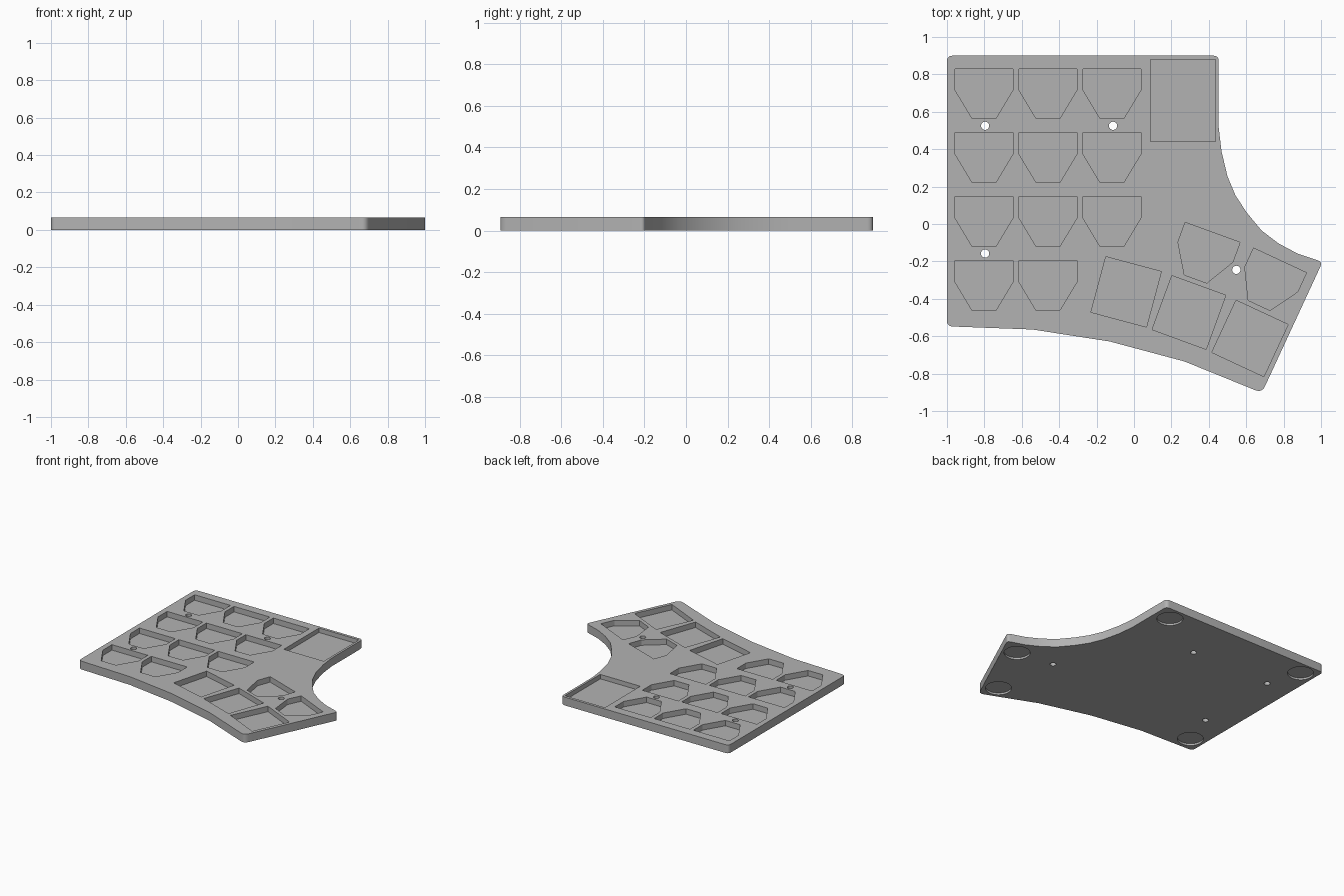
import bpy
import bmesh
from math import radians, pi, cos, sin
from mathutils import Vector, Matrix

cube = bpy.data.objects.get("Cube")
if cube:
    bpy.data.objects.remove(cube, do_unlink=True)

THICK = 0.065
POCKET = 0.043
TRAY = 0.035
RECESS = 0.015
EPS = 0.02

grey = bpy.data.materials.new("plain grey")
grey.use_nodes = True
colour = (0.45, 0.45, 0.45, 1)
grey.diffuse_color = colour
grey.node_tree.nodes["Principled BSDF"].inputs["Base Color"].default_value = colour


def prism(bm, points, z0, z1):
    """Closed prism over a 2D outline."""
    face = bm.faces.new([bm.verts.new((p[0], p[1], z0)) for p in points])
    ext = bmesh.ops.extrude_face_region(bm, geom=[face])
    verts = [e for e in ext["geom"] if isinstance(e, bmesh.types.BMVert)]
    bmesh.ops.translate(bm, verts=verts, vec=(0, 0, z1 - z0))


def make_object(name, bm):
    bmesh.ops.recalc_face_normals(bm, faces=bm.faces)
    mesh = bpy.data.meshes.new(name)
    bm.to_mesh(mesh)
    bm.free()
    mesh.materials.append(grey)
    ob = bpy.data.objects.new(name, mesh)
    bpy.context.collection.objects.link(ob)
    return ob


def rounded(a, corner, b, cut, steps=5):
    """Soft corner as a short quadratic arc."""
    a, c, b = Vector(a), Vector(corner), Vector(b)
    p, q = c + (a - c).normalized() * cut, c + (b - c).normalized() * cut
    return [p * (1 - t) ** 2 + c * 2 * t * (1 - t) + q * t * t
            for t in (i / steps for i in range(steps + 1))]


def placed(points, x, y, angle=0):
    turn = Matrix.Rotation(radians(angle), 2)
    return [turn @ Vector(p) + Vector((x, y)) for p in points]


def circle(x, y, r, n=32):
    return [(x + r * cos(2 * pi * i / n), y + r * sin(2 * pi * i / n)) for i in range(n)]


def rectangle(w, h):
    return [(-w / 2, -h / 2), (w / 2, -h / 2), (w / 2, h / 2), (-w / 2, h / 2)]


# Plate outline: (x, y, corner cut), clockwise from back -x corner
outline = [(-1, 0.9, 0.03), (0.453, 0.9, 0.03),
           (0.453, 0.515, 0), (0.468, 0.388, 0), (0.5, 0.254, 0),
           (0.543, 0.152, 0), (0.602, 0.062, 0), (0.682, -0.035, 0),
           (0.773, -0.104, 0), (0.874, -0.158, 0), (1.008, -0.203, 0.025),
           (0.684, -0.903, 0.04), (0.27, -0.735, 0), (-0.13, -0.628, 0),
           (-0.543, -0.564, 0), (-1, -0.547, 0.03)]
points = []
for i, (x, y, cut) in enumerate(outline):
    if cut:
        before, after = outline[i - 1][:2], outline[(i + 1) % len(outline)][:2]
        points += rounded(before, (x, y), after, cut)
    else:
        points.append((x, y))
bm = bmesh.new()
prism(bm, points, 0, THICK)
plate = make_object("key_plate", bm)

# Cutters: tapered key pockets, measured from the middle of their back edge
bm = bmesh.new()
key = [(-0.156, 0), (-0.156, -0.112), (-0.064, -0.265),
       (0.064, -0.265), (0.156, -0.112), (0.156, 0)]
keys = [(-0.802 + 0.342 * col, 0.83 - 0.342 * row, 0)
        for row in range(4) for col in range(3) if (row, col) != (3, 2)]
keys += [(0.42, -0.045, -20), (0.781, -0.195, -25)]
for x, y, angle in keys:
    prism(bm, placed(key, x, y, angle), THICK - POCKET, THICK + EPS)

# Square thumb pockets
for x, y, angle in [(-0.042, -0.363, -15), (0.294, -0.473, -20), (0.62, -0.612, -25)]:
    prism(bm, placed(rectangle(0.307, 0.307), x, y, angle), THICK - POCKET, THICK + EPS)

# Controller tray
prism(bm, placed(rectangle(0.347, 0.437), 0.262, 0.66), THICK - TRAY, THICK + EPS)

# Screw holes right through
for x, y in [(-0.796, 0.525), (-0.112, 0.525), (-0.796, -0.158), (0.547, -0.245)]:
    prism(bm, circle(x, y, 0.022), -EPS, THICK + EPS)

# Round foot recesses underneath
for x, y in [(-0.885, 0.79), (0.325, 0.785), (0.847, -0.285), (0.625, -0.755), (-0.885, -0.43)]:
    prism(bm, circle(x, y, 0.093, 48), -EPS, RECESS)
cutter = make_object("pocket_cutter", bm)
cutter.hide_render = True

# Cut the plate, then drop the cutter
mod = plate.modifiers.new("pockets", "BOOLEAN")
mod.operation = "DIFFERENCE"
mod.solver = "EXACT"
mod.object = cutter
bpy.ops.object.select_all(action="DESELECT")
plate.select_set(True)
bpy.context.view_layer.objects.active = plate
bpy.ops.object.modifier_apply(modifier=mod.name)
bpy.data.objects.remove(cutter, do_unlink=True)
bpy.ops.object.shade_smooth_by_angle(angle=radians(30))
